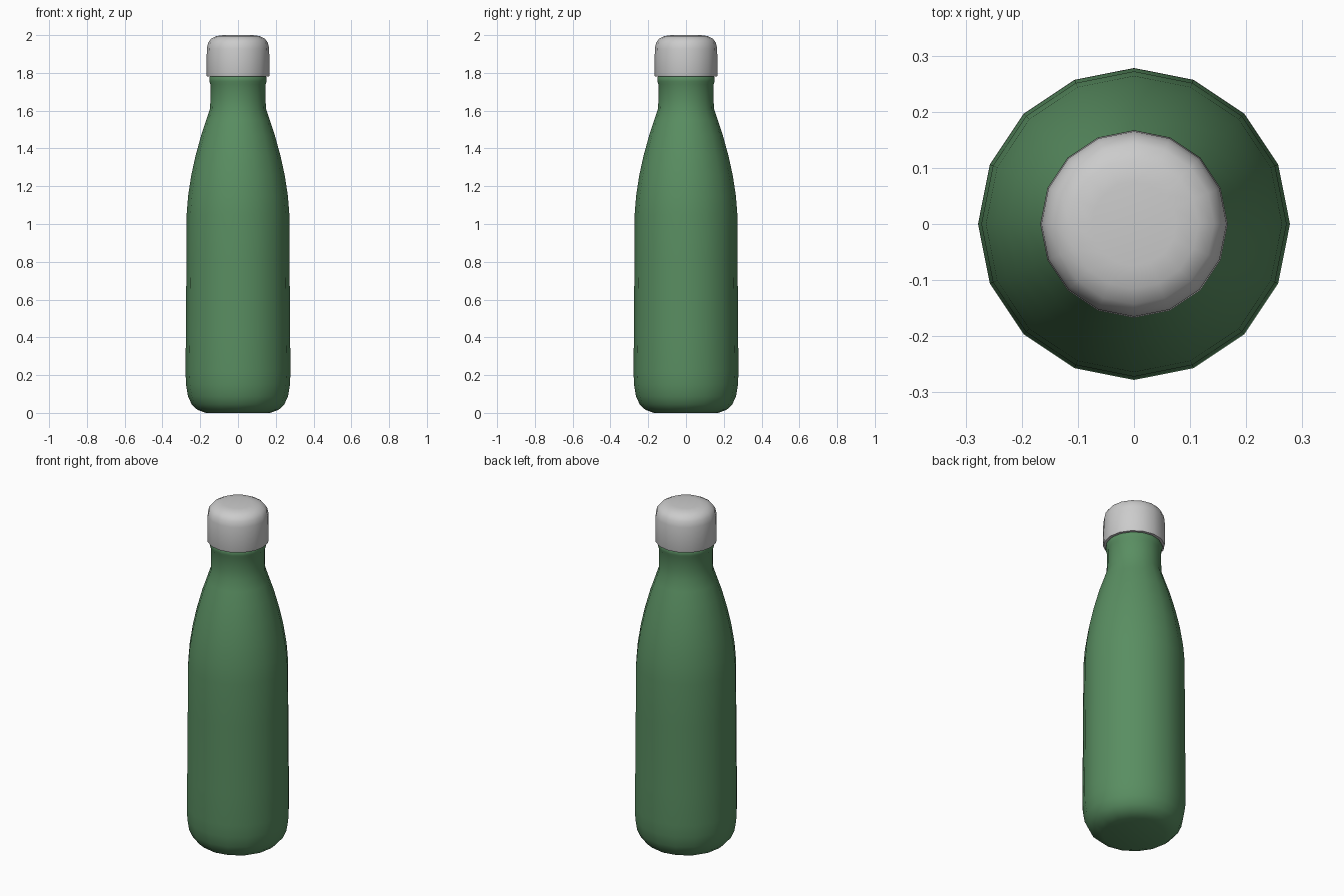
import bpy, bmesh, math

if "Cube" in bpy.data.objects:
    bpy.data.objects.remove(bpy.data.objects["Cube"])

SIDES = 16

def lathe(name, profile, color=None, sharp=40):
    # Revolve (radius, z) points; both ends are closed with a flat face
    bm = bmesh.new()
    rings = []
    for r, z in profile:
        rings.append([bm.verts.new((r * math.cos(2 * math.pi * i / SIDES),
                                    r * math.sin(2 * math.pi * i / SIDES), z))
                      for i in range(SIDES)])
    for a, b in zip(rings, rings[1:]):
        for i in range(SIDES):
            j = (i + 1) % SIDES
            bm.faces.new((a[i], a[j], b[j], b[i]))
    bm.faces.new(rings[0][::-1])
    bm.faces.new(rings[-1])
    bmesh.ops.recalc_face_normals(bm, faces=bm.faces)
    mesh = bpy.data.meshes.new(name)
    bm.to_mesh(mesh)
    bm.free()
    ob = bpy.data.objects.new(name, mesh)
    bpy.context.collection.objects.link(ob)
    if color:
        mat = bpy.data.materials.new(name + "_paint")
        mat.diffuse_color = color
        mat.use_nodes = True
        mat.node_tree.nodes["Principled BSDF"].inputs["Base Color"].default_value = mat.diffuse_color
        mesh.materials.append(mat)
    bpy.ops.object.select_all(action='DESELECT')
    ob.select_set(True)
    bpy.context.view_layer.objects.active = ob
    bpy.ops.object.shade_smooth_by_angle(angle=math.radians(sharp))
    return ob

# Bottle body: rounded base, straight wall, curved shoulder, neck with lip
lathe("bottle_body", [
    (0.17, 0.0), (0.215, 0.016), (0.245, 0.045), (0.265, 0.088), (0.275, 0.15),
    (0.278, 0.22), (0.276, 0.4), (0.273, 0.8), (0.272, 1.05), (0.264, 1.15),
    (0.247, 1.26), (0.225, 1.36), (0.195, 1.47), (0.168, 1.55), (0.148, 1.61),
    (0.146, 1.66), (0.146, 1.74), (0.152, 1.755), (0.152, 1.775), (0.146, 1.785),
], (0.10, 0.27, 0.12, 1))

# Cap: slightly wider than the neck, rounded top edge
lathe("cap", [
    (0.146, 1.78), (0.164, 1.78), (0.167, 1.79), (0.165, 1.93), (0.158, 1.96),
    (0.143, 1.98), (0.115, 1.995), (0.075, 2.0),
])
